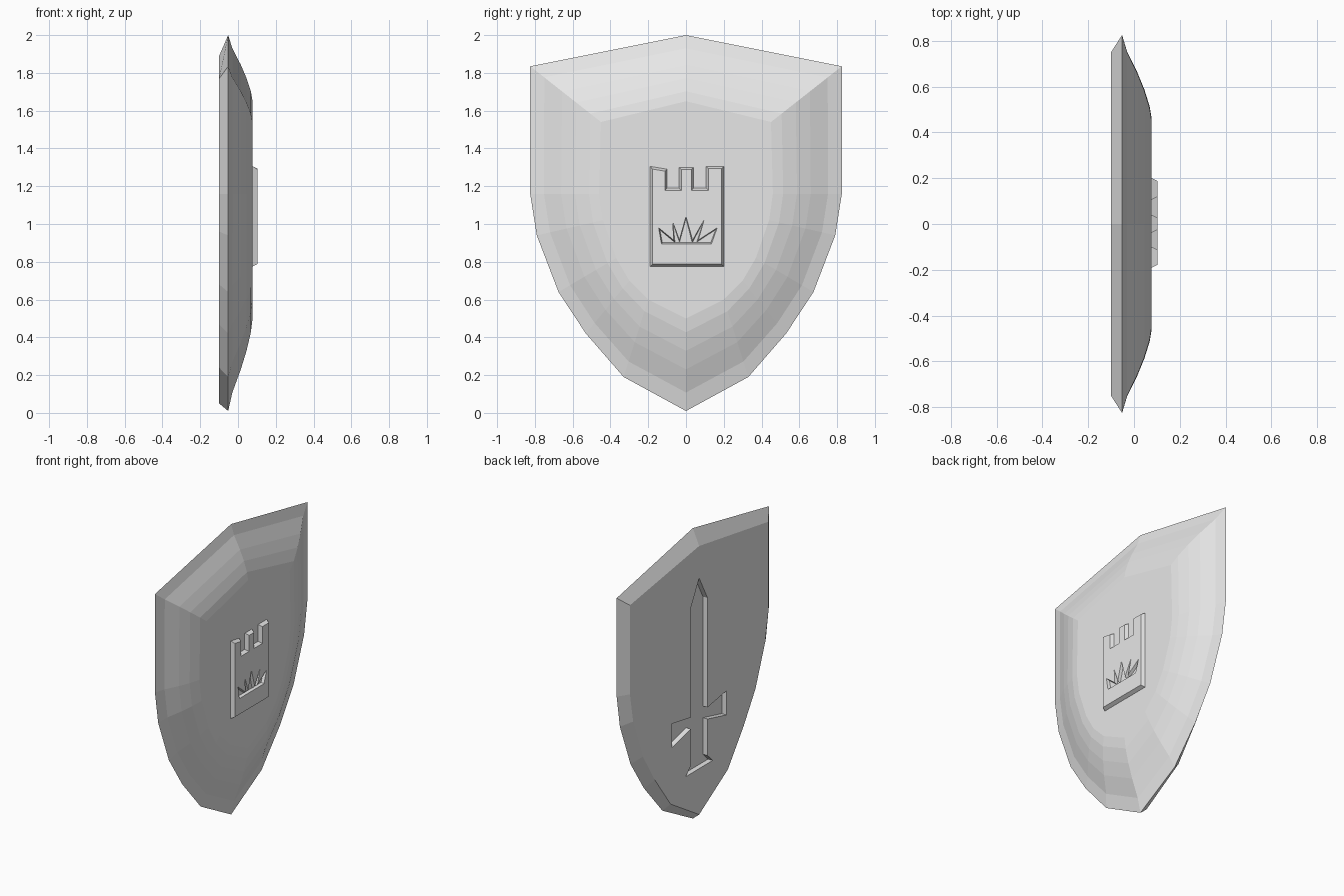
import bpy, bmesh
from mathutils import Vector

cube = bpy.data.objects.get("Cube")
if cube:
    bpy.data.objects.remove(cube, do_unlink=True)

grey = bpy.data.materials.new("plain grey")
grey.use_nodes = True
COLOUR = (0.8, 0.8, 0.8, 1)
grey.diffuse_color = COLOUR
grey.node_tree.nodes["Principled BSDF"].inputs["Base Color"].default_value = COLOUR


def mirrored(half):
    """Close a half outline of (y, z) points, top to bottom, across y = 0."""
    return half + [(-y, z) for y, z in reversed(half) if y > 0]


def inset(outline, d):
    """Move every edge of a closed outline inward by d, with mitred corners."""
    pts = [Vector(p) for p in outline]
    n = len(pts)
    area = sum(pts[i - 1].x * pts[i].y - pts[i].x * pts[i - 1].y for i in range(n))
    side = 1 if area > 0 else -1
    result = []
    for i, p in enumerate(pts):
        a = (p - pts[i - 1]).normalized()
        b = (pts[(i + 1) % n] - p).normalized()
        na, nb = Vector((-a.y, a.x)) * side, Vector((-b.y, b.x)) * side
        result.append(tuple(p + (na + nb) * d / max(1 + na.dot(nb), 0.3)))
    return result


def loft(name, sections):
    """Solid through (x, outline) sections, capped at both ends."""
    bm = bmesh.new()
    rings = [[bm.verts.new((x, y, z)) for y, z in outline] for x, outline in sections]
    n = len(rings[0])
    for low, high in zip(rings, rings[1:]):
        for i in range(n):
            j = (i + 1) % n
            bm.faces.new((low[i], low[j], high[j], high[i]))
    bm.faces.new(rings[0][::-1])
    bm.faces.new(rings[-1])
    bmesh.ops.recalc_face_normals(bm, faces=bm.faces)
    mesh = bpy.data.meshes.new(name)
    bm.to_mesh(mesh)
    bm.free()
    mesh.materials.append(grey)
    obj = bpy.data.objects.new(name, mesh)
    bpy.context.collection.objects.link(obj)
    return obj


def carve(target, cutter):
    """Cut one solid out of another and remove the cutter."""
    cutter.hide_render = True
    mod = target.modifiers.new("carving", 'BOOLEAN')
    mod.operation = 'DIFFERENCE'
    mod.solver = 'EXACT'
    mod.object = cutter
    bpy.context.view_layer.objects.active = target
    bpy.ops.object.modifier_apply(modifier=mod.name)
    bpy.data.objects.remove(cutter, do_unlink=True)


# Shield body: bevelled back, sharp rim, curved shoulder up to a flat face
back = mirrored([(0, 1.89), (.75, 1.77), (.75, 1.16), (.715, .96),
                 (.61, .68), (.48, .47), (.31, .24), (0, .05)])
rim = mirrored([(0, 2), (.825, 1.835), (.825, 1.16), (.79, .94),
                (.675, .64), (.53, .42), (.33, .19), (0, .01)])
face = mirrored([(0, 1.65), (.45, 1.54), (.46, 1.16), (.44, 1.02),
                 (.37, .82), (.3, .7), (.2, .6), (0, .5)])
shoulder = [(0, -.052), (.2, -.03), (.45, .015), (.65, .045), (.85, .068), (1, .077)]
sections = [(-.1, back)]
for t, x in shoulder:
    sections.append((x, [tuple(Vector(r).lerp(Vector(f), t)) for r, f in zip(rim, face)]))
shield = loft("shield_body", sections)

# Sword sunk into the back
sword = mirrored([(0, 1.67), (.09, 1.5), (.09, .75), (.295, .785), (.295, .62),
                  (.09, .67), (.09, .42), (.145, .365)])
carve(shield, loft("sword_cutter", [(-.2, sword), (-.065, sword)]))

# Raised tower emblem with three battlements and sloping edges
tower = [(-.19, .775), (.2, .775), (.2, 1.305), (.107, 1.305), (.107, 1.19),
         (.04, 1.19), (.04, 1.3), (-.037, 1.3), (-.037, 1.19), (-.1, 1.19),
         (-.1, 1.29), (-.19, 1.305)]
emblem = loft("tower_emblem", [(.07, tower), (.078, tower), (.102, inset(tower, .012))])

# Crown sunk into the tower
crown = [(-.13, .895), (.135, .895), (.165, .98), (.065, .915), (.095, 1.02),
         (.035, .915), (0, 1.04), (-.035, .915), (-.07, 1.01), (-.065, .915),
         (-.145, .98)]
carve(emblem, loft("crown_cutter", [(.083, inset(crown, .006)), (.102, crown), (.12, crown)]))
